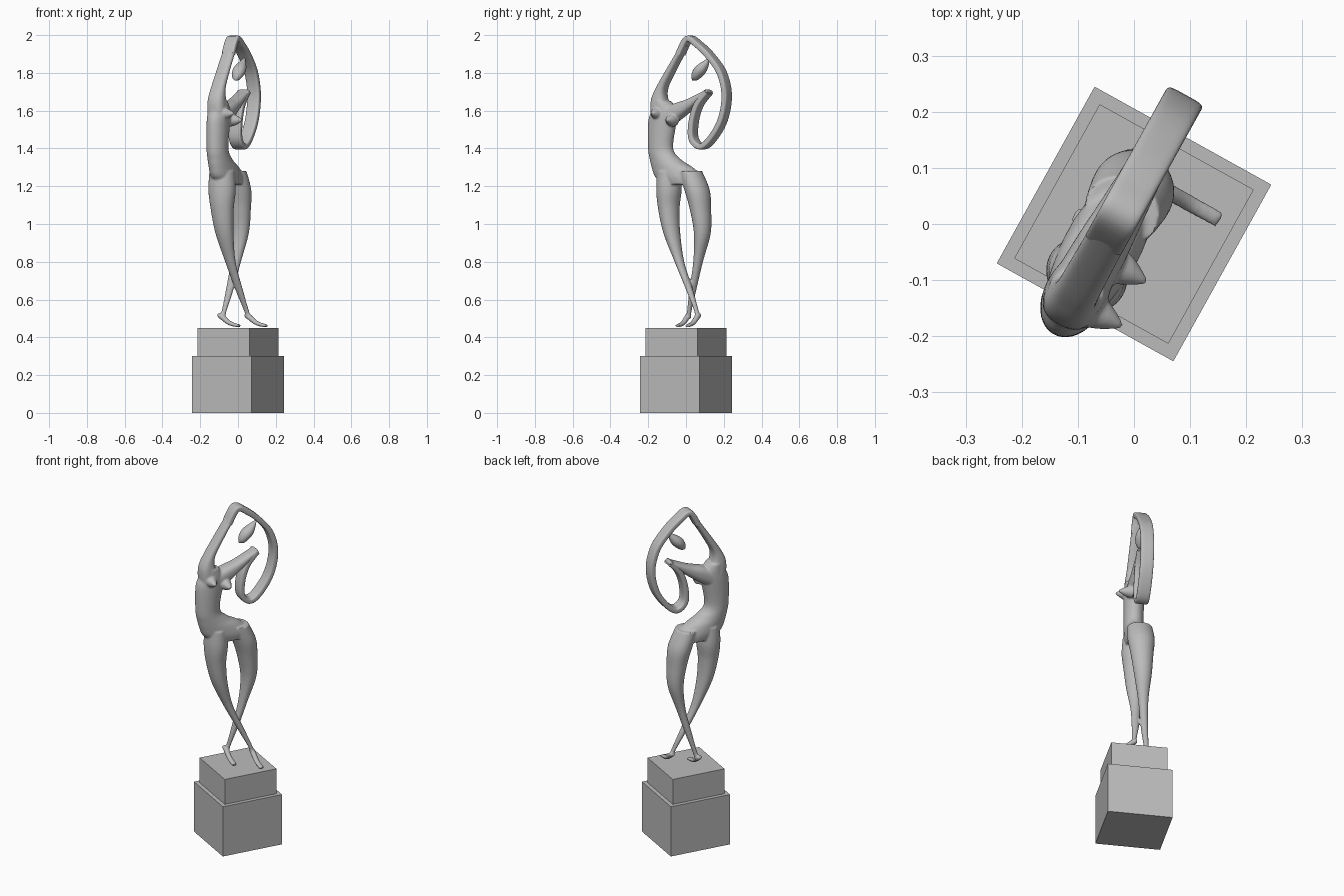
import bpy, bmesh, math
from mathutils import Vector

cube = bpy.data.objects.get("Cube")
if cube:
    bpy.data.objects.remove(cube, do_unlink=True)

# The sculpture is turned on its stand: ACROSS runs along the body, FACING is its front
ACROSS = Vector((0.485, 0.875, 0)).normalized()
FACING = Vector((ACROSS.y, -ACROSS.x, 0))
UP = Vector((0, 0, 1))
BODY_PLANE = -0.03

stone = bpy.data.materials.new("grey stone")
stone.use_nodes = True
grey = (0.5, 0.5, 0.5, 1)
stone.diffuse_color = grey
stone.node_tree.nodes["Principled BSDF"].inputs["Base Color"].default_value = grey


def place(across, facing, height):
    return across * ACROSS + facing * FACING + height * UP


def make_object(name, bm):
    bmesh.ops.recalc_face_normals(bm, faces=bm.faces)
    mesh = bpy.data.meshes.new(name)
    bm.to_mesh(mesh)
    bm.free()
    obj = bpy.data.objects.new(name, mesh)
    bpy.context.collection.objects.link(obj)
    return obj


def select_only(obj):
    bpy.ops.object.select_all(action="DESELECT")
    obj.select_set(True)
    bpy.context.view_layer.objects.active = obj


def spline(rows, steps=6):
    """Catmull-Rom interpolation through rows of numbers."""
    smooth = []
    for i in range(len(rows) - 1):
        before, start = rows[max(i - 1, 0)], rows[i]
        end, after = rows[i + 1], rows[min(i + 2, len(rows) - 1)]
        for k in range(steps):
            t = k / steps
            smooth.append([
                b + t / 2 * (c - a + t * (2*a - 5*b + 4*c - d + t * (3*(b - c) + d - a)))
                for a, b, c, d in zip(before, start, end, after)])
    return smooth + [rows[-1]]


def loft(bm, rows, width, ref=FACING, flat=False, power=2, sides=24):
    """Skin rings along rows of (across, height, thickness, optional facing).
    Ring width follows from thickness as base + slope * thickness."""
    base, slope = width
    rows = spline([(*row, BODY_PLANE)[:4] for row in rows])
    path = [place(across, facing, height) for across, height, _, facing in rows]
    rings = []
    for i, centre in enumerate(path):
        tangent = UP
        if not flat:
            tangent = (path[min(i + 1, len(path) - 1)] - path[max(i - 1, 0)]).normalized()
        side = (ref - tangent * ref.dot(tangent)).normalized()
        normal = tangent.cross(side)
        thick = max(rows[i][2], 0.001)
        ring = []
        for k in range(sides):
            angle = math.tau * (k + 0.5) / sides
            c, s = (math.copysign(abs(w) ** (2 / power), w)
                    for w in (math.cos(angle), math.sin(angle)))
            offset = normal * thick * c + side * (base + slope * thick) * s
            ring.append(bm.verts.new(centre + offset))
        rings.append(ring)
    for low, high in zip(rings, rings[1:]):
        for k in range(sides):
            n = (k + 1) % sides
            bm.faces.new((low[k], low[n], high[n], high[k]))
    bm.faces.new(rings[0])
    bm.faces.new(rings[-1])


# Stepped square stand
def block(name, side, bottom, top):
    bm = bmesh.new()
    bmesh.ops.create_cube(bm, size=1)
    for v in bm.verts:
        x, y, z = v.co
        v.co = place(side * x, side * y, bottom + (z + 0.5) * (top - bottom))
    return make_object(name, bm)


lower_plinth = block("lower_plinth", 0.36, 0, 0.3)
upper_plinth = block("upper_plinth", 0.314, 0.3, 0.45)

# Body pieces, blended into one skin below
body = bmesh.new()

# torso from shoulders through the waist to the hips
loft(body, [
    (-0.16, 1.65, 0.05),
    (-0.15, 1.6, 0.07),
    (-0.16, 1.54, 0.08),
    (-0.17, 1.4, 0.07),
    (-0.14, 1.34, 0.09),
    (-0.1, 1.3, 0.12),
    (-0.06, 1.25, 0.14),
    (-0.04, 1.21, 0.11)], width=(0.04, 0.2), flat=True)

# crossing legs share heights and girth, and swing apart towards the ankles
heights = (1.28, 1.18, 1.08, 0.95, 0.8, 0.65, 0.54, 0.5)
girths = (0.06, 0.065, 0.055, 0.043, 0.025, 0.018, 0.012, 0.014)
front_leg = (-0.12, -0.12, -0.12, -0.1, -0.05, 0.02, 0.07, 0.08)
back_leg = (0.01, 0.05, 0.07, 0.08, 0.05, 0.01, -0.02, -0.03)
for line, swing in ((front_leg, 0.05), (back_leg, -0.05)):
    rows = []
    for across, height, girth in zip(line, heights, girths):
        drop = (heights[0] - height) / (heights[0] - heights[-1])
        rows.append((across, height, girth, BODY_PLANE + swing * drop ** 3))
    loft(body, rows, width=(0, 1.15), flat=True)

# pair of feet with raised heels, from heel to toe
for across, shift in ((-0.035, 0), (0.08, 0.1)):
    loft(body, [
        (across, 0.52, 0.01, shift - 0.1),
        (across, 0.51, 0.015, shift - 0.08),
        (across, 0.475, 0.012, shift - 0.03),
        (across, 0.46, 0.008, shift + 0.03)], width=(0.015, 0), ref=ACROSS)

# raised arm
loft(body, [
    (-0.16, 1.57, 0.06),
    (-0.175, 1.65, 0.045),
    (-0.16, 1.72, 0.026),
    (-0.115, 1.8, 0.02),
    (-0.02, 1.95, 0.015)], width=(0.03, 0.4), power=2.6)

# shoulder reaching out to a point
loft(body, [
    (-0.15, 1.555, 0.055),
    (-0.06, 1.6, 0.044),
    (0.01, 1.635, 0.03),
    (0.125, 1.705, 0.011)], width=(0.03, 0.4), power=2.6)

# breasts
for across, height in ((-0.17, 1.585), (-0.08, 1.55)):
    loft(body, [
        (across, height, 0.036, -0.01),
        (across, height, 0.027, 0.03),
        (across, height, 0.005, 0.07)], width=(0, 1), ref=ACROSS)

figure = make_object("body", body)
remesh = figure.modifiers.new("blend", "REMESH")
remesh.mode = "VOXEL"
remesh.voxel_size = 0.005
soften = figure.modifiers.new("soften", "SMOOTH")
soften.iterations = 6
select_only(figure)
for modifier in ("blend", "soften"):
    bpy.ops.object.modifier_apply(modifier=modifier)

# Flat ribbon arm: over the top, around and back up to the pointed shoulder
ribbon = bmesh.new()
loop = [(-0.05, 1.9), (0, 1.98), (0.06, 1.95), (0.13, 1.89), (0.2, 1.8),
        (0.23, 1.68), (0.205, 1.55), (0.14, 1.45), (0.08, 1.41), (0.03, 1.45),
        (0.03, 1.54), (0.06, 1.63), (0.12, 1.7)]
loft(ribbon, [(across, height, 0.016) for across, height in loop],
     width=(0.03, 0.4), power=5)
arm_loop = make_object("arm_loop", ribbon)

# Floating leaf-shaped head
leaf = bmesh.new()
loft(leaf, [
    (0.02, 1.76, 0),
    (0.035, 1.775, 0.02),
    (0.06, 1.805, 0.03),
    (0.09, 1.835, 0.025),
    (0.13, 1.885, 0)], width=(0, 1.15))
head = make_object("head", leaf)

# Finish: one stone throughout, smooth shading on the sculpted parts
for part in (lower_plinth, upper_plinth, figure, arm_loop, head):
    part.data.materials.append(stone)
for part in (figure, arm_loop, head):
    select_only(part)
    bpy.ops.object.shade_smooth_by_angle(angle=math.radians(40))
